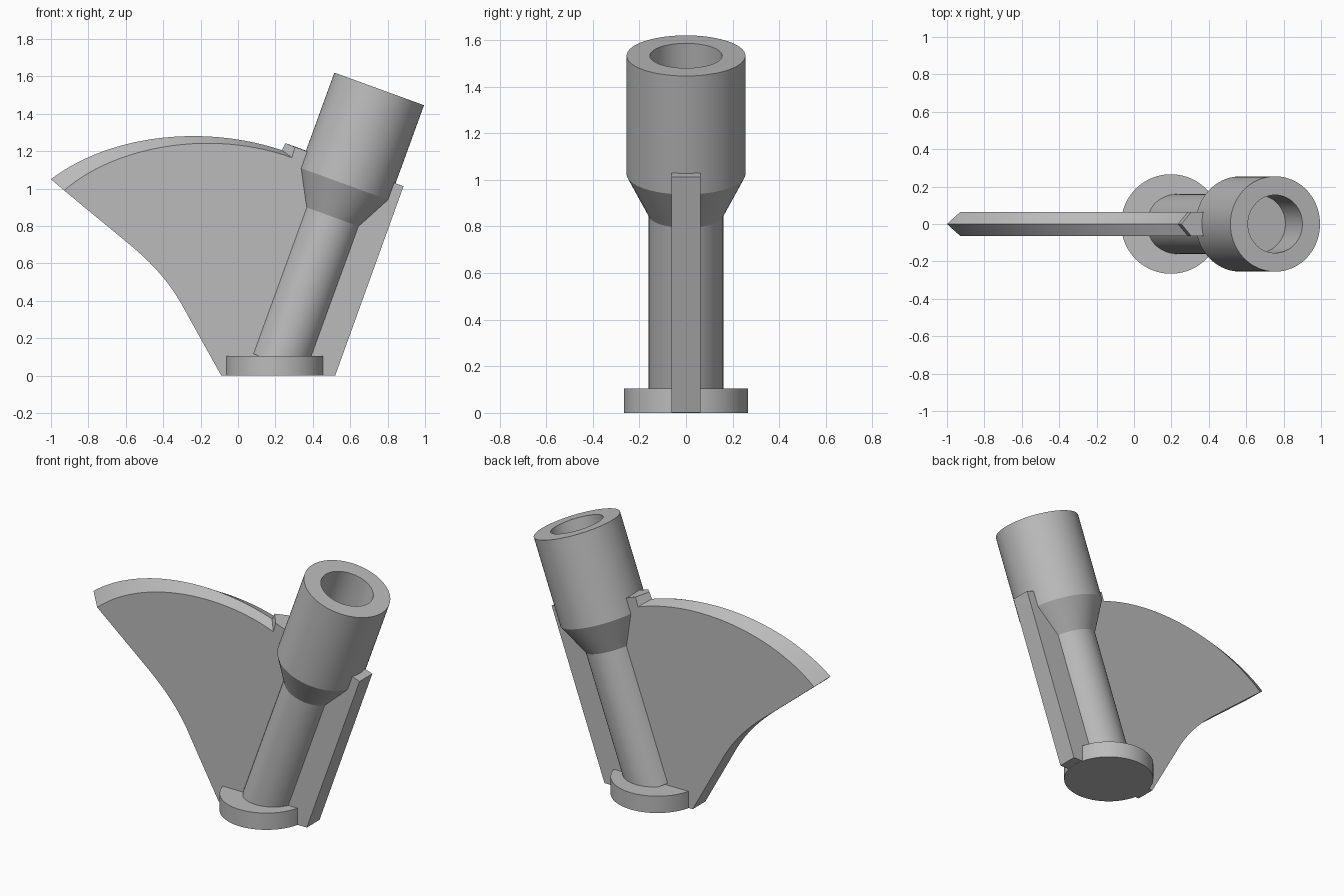
import bpy, bmesh, math
from mathutils import Vector, Matrix
from mathutils.geometry import interpolate_bezier

if "Cube" in bpy.data.objects:
    bpy.data.objects.remove(bpy.data.objects["Cube"])

TILT = math.radians(20)      # lean of the socket tube towards +x
FOOT_X = 0.197               # where the tube axis meets the floor
T = 0.063                    # half thickness of the fin

grey = bpy.data.materials.new("plain grey")
grey.diffuse_color = (0.5, 0.5, 0.5, 1)
grey.use_nodes = True
grey.node_tree.nodes["Principled BSDF"].inputs["Base Color"].default_value = grey.diffuse_color


def make_object(name, bm):
    bmesh.ops.recalc_face_normals(bm, faces=bm.faces)
    mesh = bpy.data.meshes.new(name)
    bm.to_mesh(mesh)
    bm.free()
    mesh.materials.append(grey)
    ob = bpy.data.objects.new(name, mesh)
    bpy.context.collection.objects.link(ob)
    bpy.context.view_layer.objects.active = ob
    ob.select_set(True)
    bpy.ops.object.shade_smooth_by_angle(angle=math.radians(22))
    ob.select_set(False)
    return ob


def lathe(name, profile, matrix, sides=72):
    """Revolve (radius, height) points that start and end on the axis."""
    bm = bmesh.new()
    verts = [bm.verts.new((r, 0, h)) for r, h in profile]
    edges = [bm.edges.new(p) for p in zip(verts, verts[1:])]
    bmesh.ops.spin(bm, geom=verts + edges, axis=(0, 0, 1), cent=(0, 0, 0),
                   angle=math.tau, steps=sides)
    bmesh.ops.remove_doubles(bm, verts=bm.verts, dist=1e-4)
    bm.transform(matrix)
    return make_object(name, bm)


def bezier(pts, n):
    a, b, c, d = [Vector((x, 0, z)) for x, z in pts]
    return [(p.x, p.z) for p in interpolate_bezier(a, b, c, d, n)]


# Round foot
lathe("foot_disc", [(0, 0), (0.266, 0), (0.266, 0.105), (0, 0.105)],
      Matrix.Translation((0.197, 0, 0)))

# Leaning tube: narrow neck, flare, wide socket and blind bore
lathe("socket_tube",
      [(0, 0.07), (0.16, 0.07), (0.16, 0.903), (0.255, 1.09), (0.255, 1.631),
       (0.155, 1.631), (0.155, 1.365), (0, 1.365)],
      Matrix.Translation((FOOT_X, 0, 0)) @ Matrix.Rotation(TILT, 4, 'Y'))

# Fin: flat sides, with a knife edge along the curved top
N = 28
ridge = bezier([(-1, 1.05), (-0.70, 1.28), (-0.20, 1.35), (0.235, 1.205)], N)
shoulder = bezier([(-0.93, 0.99), (-0.64, 1.24), (-0.12, 1.315), (0.288, 1.165)], N)
ridge.append((0.253, 1.243))         # raised step beside the tube
shoulder.append((0.305, 1.222))
lower = [(0.885, 1.012), (0.52, 0.001), (-0.09, 0.001)]
lower += bezier([(-0.31, 0.396), (-0.39, 0.53), (-0.48, 0.62), (-0.605, 0.722)], 14)

bm = bmesh.new()
outline = shoulder + lower
front = [bm.verts.new((x, -T, z)) for x, z in outline]
back = [bm.verts.new((x, T, z)) for x, z in outline]
mid = [bm.verts.new((x, 0, z)) for x, z in ridge]
k = len(mid)
bm.faces.new(front)
bm.faces.new(back[::-1])
for i in range(k - 1):                               # bevelled top
    bm.faces.new((front[i], front[i + 1], mid[i + 1], mid[i]))
    bm.faces.new((back[i + 1], back[i], mid[i], mid[i + 1]))
bm.faces.new((front[k - 1], front[k], back[k], back[k - 1], mid[k - 1]))
for i in range(k, len(outline)):                     # right, bottom, left edges
    j = (i + 1) % len(outline)
    if j:
        bm.faces.new((front[i], front[j], back[j], back[i]))
    else:
        bm.faces.new((front[i], front[0], mid[0], back[0], back[i]))
make_object("fin", bm)
